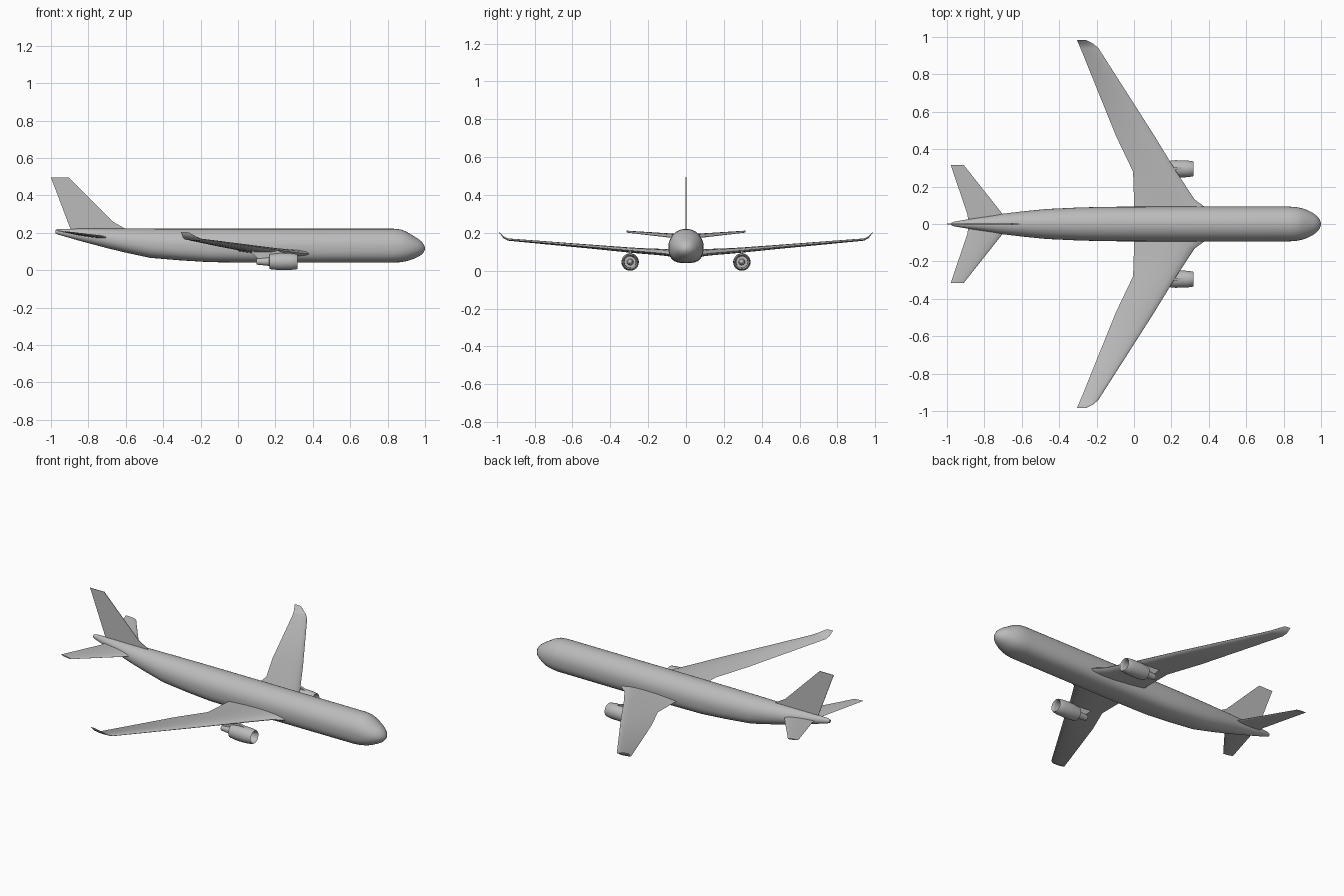
import bpy
import bmesh
from math import cos, sin, pi, radians

cube = bpy.data.objects.get("Cube")
if cube:
    bpy.data.objects.remove(cube, do_unlink=True)

grey = bpy.data.materials.new("airframe grey")
grey.use_nodes = True
grey.diffuse_color = (0.5, 0.5, 0.5, 1)
grey.node_tree.nodes["Principled BSDF"].inputs["Base Color"].default_value = (0.5, 0.5, 0.5, 1)


def loft(name, rings, mirror=False, cap=True, angle=35):
    """Skin a list of equal-length closed rings into one smooth object."""
    bm = bmesh.new()
    loops = [[bm.verts.new(p) for p in ring] for ring in rings]
    n = len(loops[0])
    for a, b in zip(loops, loops[1:]):
        for i in range(n):
            j = (i + 1) % n
            bm.faces.new((a[i], a[j], b[j], b[i]))
    if cap:
        bm.faces.new(loops[0])
        bm.faces.new(loops[-1])
    bmesh.ops.remove_doubles(bm, verts=bm.verts, dist=1e-5)
    bmesh.ops.recalc_face_normals(bm, faces=bm.faces)
    mesh = bpy.data.meshes.new(name)
    bm.to_mesh(mesh)
    bm.free()
    mesh.materials.append(grey)
    obj = bpy.data.objects.new(name, mesh)
    bpy.context.collection.objects.link(obj)
    if mirror:
        mod = obj.modifiers.new("mirror", 'MIRROR')
        mod.use_axis = (False, True, False)
    bpy.ops.object.select_all(action='DESELECT')
    obj.select_set(True)
    bpy.context.view_layer.objects.active = obj
    bpy.ops.object.shade_smooth_by_angle(angle=radians(angle))
    return obj


def hull_ring(x, half, bottom, top, power, n=32):
    """Round upper half, squarer belly."""
    mid = bottom + (top - bottom) * 0.48
    ring = []
    for i in range(n):
        c, s = cos(2 * pi * i / n), sin(2 * pi * i / n)
        if s >= 0:
            ring.append((x, half * c, mid + (top - mid) * s))
        else:
            e = 2 / power
            y = half * abs(c) ** e * (1 if c > 0 else -1)
            ring.append((x, y, mid - (mid - bottom) * abs(s) ** e))
    return ring


def foil_ring(lead, trail, y, z_lead, z_trail, thick, n=8):
    """Airfoil section from leading to trailing edge at span y."""
    upper, lower = [], []
    for i in range(n + 1):
        t = (1 - cos(pi * i / n)) / 2
        h = thick * 2.6 * (t ** 0.5) * (1 - t) / 2
        x, z = lead + (trail - lead) * t, z_lead + (z_trail - z_lead) * t
        upper.append((x, y, z + h * 1.1))
        lower.append((x, y, z - h * 0.9))
    return upper + lower[-2:0:-1]


def revolve(name, profile, y, z, n=24):
    """Spin (x, radius) points about the engine axis, mirrored to both sides."""
    rings = [[(x, y + r * cos(2 * pi * i / n), z + r * sin(2 * pi * i / n))
              for i in range(n)] for x, r in profile]
    return loft(name, rings, mirror=True, cap=False)


# Fuselage: x, half width, bottom, top, belly squareness
fuselage = [
    (-0.975, 0.008, 0.197, 0.216, 2), (-0.96, 0.013, 0.19, 0.22, 2),
    (-0.85, 0.031, 0.158, 0.222, 2), (-0.7, 0.055, 0.118, 0.222, 2.1),
    (-0.6, 0.067, 0.094, 0.222, 2.2), (-0.47, 0.08, 0.066, 0.222, 2.4),
    (-0.3, 0.088, 0.052, 0.222, 2.6), (-0.15, 0.092, 0.043, 0.222, 2.8),
    (0.1, 0.093, 0.04, 0.222, 2.8), (0.83, 0.093, 0.04, 0.222, 2.6),
    (0.87, 0.09, 0.043, 0.218, 2.5), (0.9, 0.084, 0.048, 0.206, 2.4),
    (0.93, 0.073, 0.057, 0.188, 2.2), (0.96, 0.057, 0.07, 0.17, 2),
    (0.98, 0.041, 0.082, 0.155, 2), (0.993, 0.024, 0.096, 0.138, 2),
    (1.0, 0.005, 0.113, 0.121, 2)]
loft("fuselage", [hull_ring(*s) for s in fuselage])

# Main wings with upturned tips
wing = [
    (0.42, 0.0, 0.03, 0.088, 0.1, 0.036), (0.38, 0.0, 0.09, 0.088, 0.102, 0.036),
    (0.325, 0.0, 0.13, 0.093, 0.104, 0.034), (0.226, -0.005, 0.28, 0.106, 0.108, 0.028),
    (0.11, -0.096, 0.47, 0.123, 0.125, 0.022), (-0.19, -0.286, 0.94, 0.164, 0.165, 0.012),
    (-0.218, -0.297, 0.965, 0.176, 0.178, 0.01), (-0.26, -0.305, 0.985, 0.2, 0.205, 0.004)]
loft("wings", [foil_ring(*s) for s in wing], mirror=True, angle=45)

# Tailplanes
tail = [(-0.66, -0.885, 0.0, 0.17, 0.192, 0.018), (-0.7, -0.89, 0.05, 0.174, 0.195, 0.016),
        (-0.91, -0.98, 0.315, 0.203, 0.212, 0.007)]
loft("tailplanes", [foil_ring(*s) for s in tail], mirror=True, angle=45)

# Thin upright fin with a swept fillet at its foot
outline = [(-0.6, 0.22), (-0.67, 0.26), (-0.905, 0.495), (-1.0, 0.495), (-0.89, 0.205), (-0.64, 0.205)]
loft("tail_fin", [[(x, y, z) for x, z in outline] for y in (-0.0015, 0.0015)], angle=20)

# Engines: hollow cowl, core with exhaust, spinner
ENG_Y, ENG_Z = 0.295, 0.046
revolve("engine_cowls", [(0.25, 0.03), (0.3, 0.031), (0.315, 0.035), (0.318, 0.038),
                         (0.312, 0.041), (0.28, 0.045), (0.22, 0.046), (0.168, 0.04),
                         (0.168, 0.03), (0.25, 0.03)], ENG_Y, ENG_Z)
revolve("engine_cores", [(0.25, 0.0), (0.25, 0.031), (0.17, 0.031), (0.165, 0.023),
                         (0.1, 0.016), (0.1, 0.0)], ENG_Y, ENG_Z)
revolve("engine_spinners", [(0.25, 0.017), (0.27, 0.014), (0.287, 0.007), (0.292, 0.0)], ENG_Y, ENG_Z)

# Pylons joining engines to wings
pylon = [(0.27, 0.085), (0.2, 0.11), (0.06, 0.108), (0.11, 0.058), (0.17, 0.07), (0.25, 0.08)]
loft("engine_pylons", [[(x, ENG_Y + d, z) for x, z in pylon] for d in (-0.007, 0.007)],
     mirror=True, angle=20)
